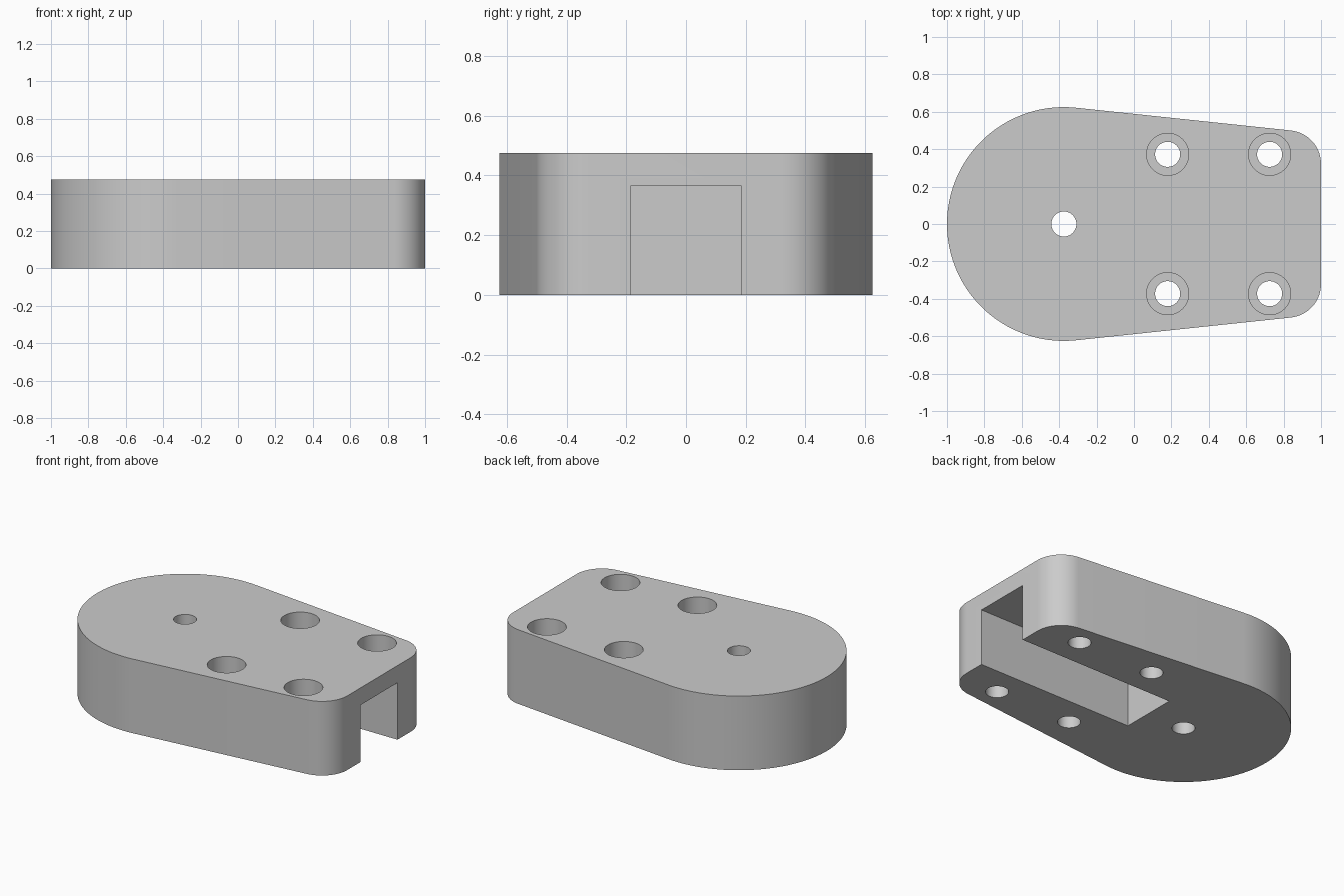
import bpy, bmesh
from math import asin, atan2, cos, hypot, pi, radians, sin

HEIGHT = 0.475
NOSE_X, NOSE_R = -0.375, 0.625
CORNER_X, CORNER_Y, CORNER_R = 0.82, 0.321, 0.18
SLOT_END, SLOT_HALF, SLOT_TOP = -0.11, 0.1865, 0.365
HOLE_R, BORE_R, BORE_DEPTH = 0.067, 0.1125, 0.19

old = bpy.data.objects.get("Cube")
if old:
    bpy.data.objects.remove(old)

grey = bpy.data.materials.new("plain grey")
grey.use_nodes = True
grey.diffuse_color = (0.6, 0.6, 0.6, 1)
grey.node_tree.nodes["Principled BSDF"].inputs["Base Color"].default_value = (0.6, 0.6, 0.6, 1)


def arc(cx, cy, r, start, end, steps):
    """Points along an arc, both ends included."""
    angles = [start + (end - start) * i / steps for i in range(steps + 1)]
    return [(cx + r * cos(a), cy + r * sin(a)) for a in angles]


def prism(name, outline, z0, z1):
    """Solid made by raising a flat outline from z0 to z1."""
    bm = bmesh.new()
    face = bm.faces.new([bm.verts.new((x, y, z0)) for x, y in outline])
    raised = bmesh.ops.extrude_face_region(bm, geom=[face])["geom"]
    verts = [v for v in raised if isinstance(v, bmesh.types.BMVert)]
    bmesh.ops.translate(bm, verts=verts, vec=(0, 0, z1 - z0))
    bmesh.ops.recalc_face_normals(bm, faces=bm.faces)
    mesh = bpy.data.meshes.new(name)
    bm.to_mesh(mesh)
    bm.free()
    mesh.materials.append(grey)
    obj = bpy.data.objects.new(name, mesh)
    bpy.context.collection.objects.link(obj)
    return obj


def round_cutter(name, x, y, r, z0, z1):
    return prism(name, arc(x, y, r, 0, 2 * pi, 64)[:-1], z0, z1)


# Body: large round nose with straight sides tangent to two rounded corners
dx = CORNER_X - NOSE_X
tangent = atan2(CORNER_Y, dx) + pi / 2 - asin((CORNER_R - NOSE_R) / hypot(dx, CORNER_Y)) - pi
tangent = abs(tangent) if 1.3 < abs(tangent) < pi / 2 else pi / 2 - 0.105
outline = (arc(CORNER_X, CORNER_Y, CORNER_R, 0, tangent, 16)
           + arc(NOSE_X, 0, NOSE_R, tangent, 2 * pi - tangent, 72)
           + arc(CORNER_X, -CORNER_Y, CORNER_R, -tangent, 0, 16))
body = prism("body", outline, 0, HEIGHT)

# Slot open at the bottom and the right end
cutters = [prism("slot_cutter",
                 [(SLOT_END, -SLOT_HALF), (1.2, -SLOT_HALF), (1.2, SLOT_HALF), (SLOT_END, SLOT_HALF)],
                 -0.1, SLOT_TOP)]

# Pivot hole and four counterbored screw holes
cutters.append(round_cutter("pivot_hole_cutter", NOSE_X, 0, HOLE_R, -0.1, 0.6))
for x in (0.18, 0.725):
    for y in (-0.3725, 0.3725):
        cutters.append(round_cutter("screw_hole_cutter", x, y, HOLE_R, -0.1, 0.6))
        cutters.append(round_cutter("counterbore_cutter", x, y, BORE_R, HEIGHT - BORE_DEPTH, 0.6))

bpy.ops.object.select_all(action="DESELECT")
body.select_set(True)
bpy.context.view_layer.objects.active = body
for cutter in cutters:
    cutter.hide_render = True
    mod = body.modifiers.new(cutter.name, "BOOLEAN")
    mod.operation = "DIFFERENCE"
    mod.solver = "EXACT"
    mod.object = cutter
    bpy.ops.object.modifier_apply(modifier=mod.name)
for cutter in cutters:
    bpy.data.objects.remove(cutter)

bpy.ops.object.shade_smooth_by_angle(angle=radians(30))
